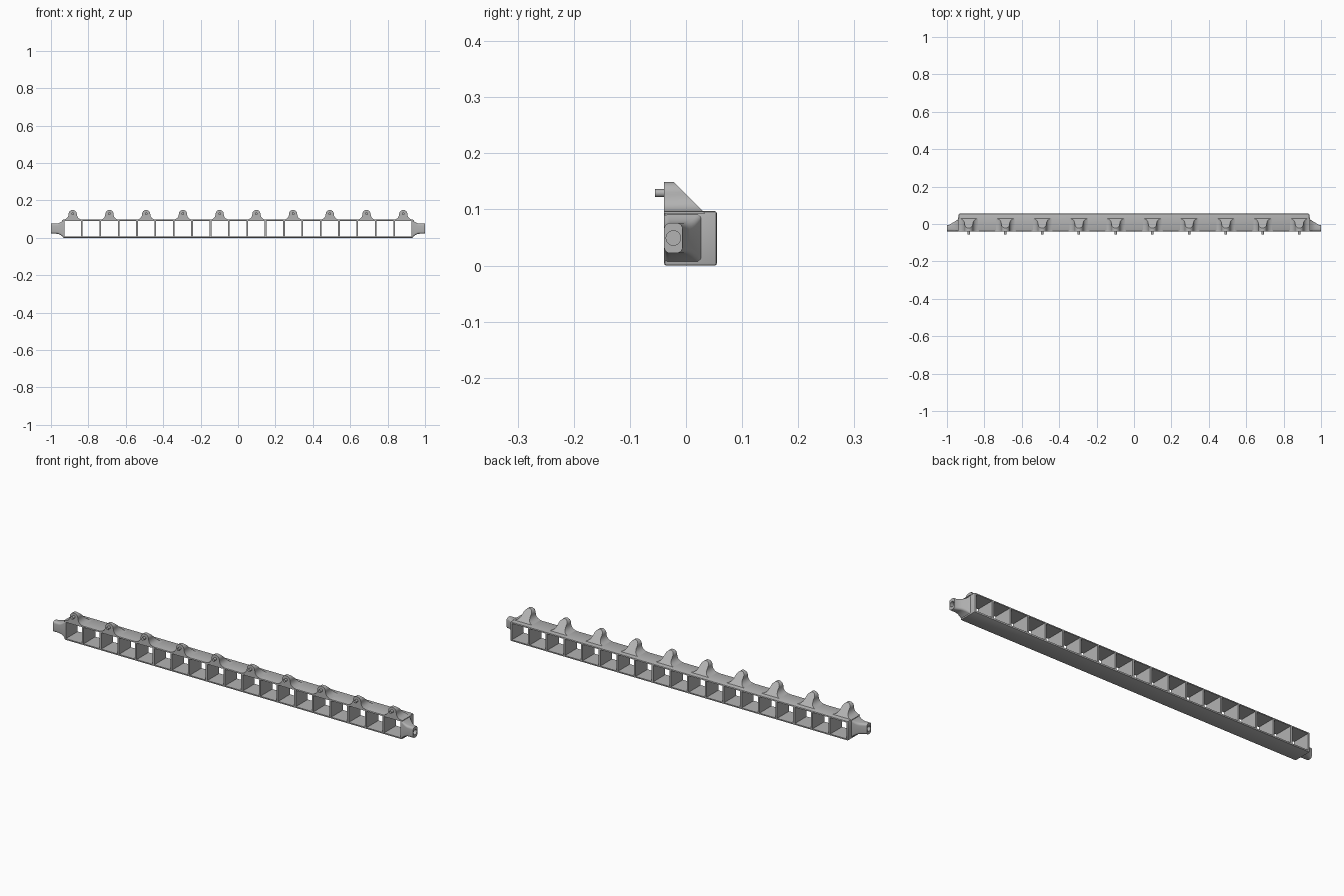
import bpy, bmesh, math
from mathutils import Matrix, Vector

cube = bpy.data.objects.get("Cube")
if cube:
    bpy.data.objects.remove(cube)

grey = bpy.data.materials.new("light_grey")
grey.use_nodes = True
grey.diffuse_color = (0.45, 0.45, 0.45, 1)
grey.node_tree.nodes["Principled BSDF"].inputs["Base Color"].default_value = grey.diffuse_color

PITCH, CELLS = 0.0982, 19
FRONT, BACK, TOP = -0.039, 0.055, 0.097


def finish(bm, name):
    bmesh.ops.recalc_face_normals(bm, faces=bm.faces)
    mesh = bpy.data.meshes.new(name)
    bm.to_mesh(mesh)
    bm.free()
    mesh.materials.append(grey)
    obj = bpy.data.objects.new(name, mesh)
    bpy.context.collection.objects.link(obj)
    return obj


def activate(obj):
    bpy.ops.object.select_all(action="DESELECT")
    obj.select_set(True)
    bpy.context.view_layer.objects.active = obj


def smooth(obj):
    activate(obj)
    bpy.ops.object.shade_smooth_by_angle(angle=math.radians(35))


def add_box(bm, lo, hi):
    lo, hi = Vector(lo), Vector(hi)
    m = Matrix.Translation((lo + hi) / 2) @ Matrix.Diagonal((*(hi - lo), 1))
    return bmesh.ops.create_cube(bm, size=1, matrix=m)["verts"]


def add_cylinder(bm, radius, depth, centre, axis):
    turn = Matrix.Rotation(math.pi / 2, 4, axis)
    bmesh.ops.create_cone(bm, cap_ends=True, segments=20, radius1=radius, radius2=radius,
                          depth=depth, matrix=Matrix.Translation(centre) @ turn)


def cut(obj, cutter):
    cutter.hide_render = True
    mod = obj.modifiers.new("cut", "BOOLEAN")
    mod.operation, mod.object, mod.solver = "DIFFERENCE", cutter, "EXACT"
    activate(obj)
    bpy.ops.object.modifier_apply(modifier=mod.name)
    bpy.data.objects.remove(cutter)


def loft(bm, rings):
    loops = [[bm.verts.new(p) for p in ring] for ring in rings]
    n = len(loops[0])
    for a, b in zip(loops, loops[1:]):
        for i in range(n):
            j = (i + 1) % n
            bm.faces.new((a[i], a[j], b[j], b[i]))
    bm.faces.new(loops[0])
    bm.faces.new(loops[-1])


# Beam with a row of open cells
bm = bmesh.new()
add_box(bm, (-0.937, FRONT, 0), (0.937, BACK, TOP))
bmesh.ops.bevel(bm, geom=bm.edges[:], offset=0.004, segments=2, affect="EDGES", profile=0.5)
beam = finish(bm, "beam")
bm = bmesh.new()
for i in range(CELLS):
    x = (i - (CELLS - 1) / 2) * PITCH
    add_box(bm, (x - 0.0445, -0.1, 0.008), (x + 0.0445, 0.1, 0.09))
cut(beam, finish(bm, "cell_cutter"))
smooth(beam)


# Flared end tips, each with a round socket
def rounded_rect(x, y0, y1, z0, z1, r):
    ring = []
    corners = ((y1 - r, z1 - r), (y0 + r, z1 - r), (y0 + r, z0 + r), (y1 - r, z0 + r))
    for k, (cy, cz) in enumerate(corners):
        for s in range(6):
            a = math.pi / 2 * (k + s / 5)
            ring.append((x, cy + r * math.cos(a), cz + r * math.sin(a)))
    return ring


def tip_ring(x):
    flare_z = max(0, (0.97 - x) / 0.04) ** 1.7
    flare_y = max(0, (0.99 - x) / 0.06)
    half = 0.027 + 0.0205 * flare_z
    return rounded_rect(x, FRONT, -0.006 + 0.037 * flare_y, 0.049 - half, 0.049 + half,
                        0.011 - 0.005 * flare_z)


bm = bmesh.new()
loft(bm, [tip_ring(x) for x in (1, 0.99, 0.97, 0.962, 0.954, 0.946, 0.938, 0.931)])
tip = finish(bm, "left_end_tip")
bm = bmesh.new()
add_cylinder(bm, 0.013, 0.1, (1, -0.0225, 0.049), "Y")
cut(tip, finish(bm, "socket_cutter"))
smooth(tip)
other = tip.copy()
other.data = tip.data.copy()
other.name = "right_end_tip"
other.data.transform(Matrix.Diagonal((-1, 1, 1, 1)))
other.data.flip_normals()
bpy.context.collection.objects.link(other)


# Flared hook lugs with sloping backs and front pins
def lug_profile():
    half = []
    for i in range(9):
        a = math.radians(90 - i * 11.5)
        half.append((0.022 * math.cos(a), 0.127 + 0.022 * math.sin(a)))
    p0, p1, p2 = Vector(half[-1]), Vector((0.024, 0.099)), Vector((0.056, TOP - 0.001))
    for i in range(1, 9):
        t = i / 8
        half.append(tuple(p0 * (1 - t) ** 2 + p1 * 2 * t * (1 - t) + p2 * t * t))
    half.append((0.056, TOP - 0.004))
    return half + [(-x, z) for x, z in reversed(half[1:])]


profile = lug_profile()
for n in range(10):
    cx = (n - 4.5) * 2 * PITCH
    bm = bmesh.new()
    front = [(cx + x, FRONT, z) for x, z in profile]
    back = [(cx + x, -0.022 + (0.149 - z), z) for x, z in profile]
    loft(bm, [front, back])
    smooth(finish(bm, f"lug_{n + 1}"))
    bm = bmesh.new()
    add_cylinder(bm, 0.007, 0.02, (cx, -0.045, 0.129), "X")
    smooth(finish(bm, f"pin_{n + 1}"))
